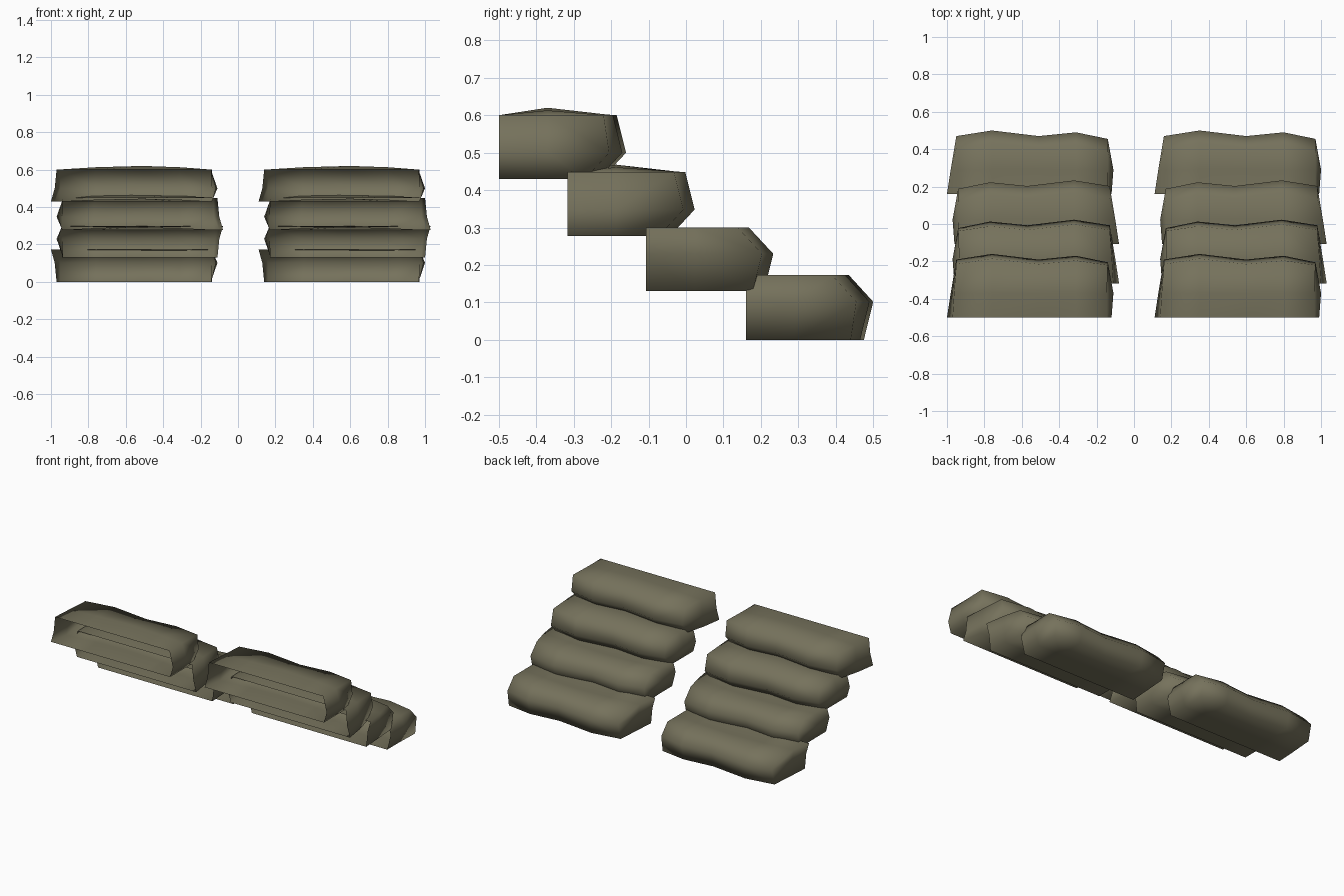
import bpy, bmesh

if "Cube" in bpy.data.objects:
    bpy.data.objects.remove(bpy.data.objects["Cube"])

mat = bpy.data.materials.new("olive grey")
mat.diffuse_color = (0.18, 0.168, 0.107, 1)
mat.use_nodes = True
mat.node_tree.nodes["Principled BSDF"].inputs["Base Color"].default_value = mat.diffuse_color

XS = [-0.41, -0.22, 0.03, 0.23, 0.40]          # columns across the slab
NOSE_Y = [0.31, 0.34, 0.31, 0.33, 0.295]       # wavy back edge, distance from open front
BUMP = [0, 0.013, 0.02, 0.013, 0]
H, NOSE_Z = 0.17, 0.07


def station(kind, bump):
    """Ring of 12 points: top row, right middle, bottom row, left middle."""
    top, bottom = [], []
    for i, x in enumerate(XS):
        b = BUMP[i] if kind == "mid" else 0
        if kind == "back":
            yt, yb, xt, xb = NOSE_Y[i] - 0.025, NOSE_Y[i] - 0.065, x, x
            if i == 4:
                yt += 0.01
        else:
            yt = yb = 0 if kind == "front" else 0.13
            xt = xb = x
            if i == 0:
                k = 1 if kind == "front" else 0.6
                xt, xb = x - 0.02 * k, x - 0.05 * k
            if i == 4:
                xt = x - 0.005
        top.append((xt, yt, H + b * bump))
        bottom.append((xb, yb, b * 0.75))
    if kind == "back":
        left, right = (XS[0], NOSE_Y[0], NOSE_Z), (XS[4], NOSE_Y[4], NOSE_Z)
    else:
        y = 0 if kind == "front" else 0.13
        left = (-0.44 if y == 0 else -0.43, y, NOSE_Z)
        right = (0.42 if y == 0 else 0.43, y, NOSE_Z)
    return top + [right] + bottom[::-1] + [left]


def slab(name, cx, y0, z0, mirror_x, flip_z, h):
    bm = bmesh.new()

    def vert(p):
        x, y, z = p
        z *= h / H
        return bm.verts.new((cx + (-x if mirror_x else x), y0 + y,
                             z0 + (h - z if flip_z else z)))
    rings = [[vert(p) for p in station(k, 0 if flip_z else 1)]
             for k in ("front", "mid", "back")]
    # shell, open at the front
    for a, b in zip(rings, rings[1:]):
        for i in range(12):
            j = (i + 1) % 12
            bm.faces.new((a[i], a[j], b[j], b[i]))
    # rounded wavy back
    r = rings[2]
    top, bot = r[:5], r[6:11][::-1]
    nose = [r[11]] + [vert((XS[i], NOSE_Y[i], NOSE_Z)) for i in (1, 2, 3)] + [r[5]]
    for i in range(4):
        bm.faces.new((top[i], top[i + 1], nose[i + 1], nose[i]))
        bm.faces.new((nose[i], nose[i + 1], bot[i + 1], bot[i]))
    # make normals point outward (top row faces away from the middle)
    bmesh.ops.recalc_face_normals(bm, faces=bm.faces)
    bm.normal_update()
    centre_y = sum(v.co.y for v in nose) / 5 - 0.15
    if sum(f.normal.y * (f.calc_center_median().y - centre_y) for f in bm.faces
           if nose[2] in f.verts) < 0:
        bmesh.ops.reverse_faces(bm, faces=bm.faces)
    for f in bm.faces:
        f.smooth = True
    me = bpy.data.meshes.new(name)
    bm.to_mesh(me)
    bm.free()
    me.materials.append(mat)
    bpy.context.collection.objects.link(bpy.data.objects.new(name, me))


# two stacks of four overlapping slabs stepping down to the back
STEPS = [(-0.50, 0.43, False, False, 0.17), (-0.317, 0.278, True, False, 0.17),
         (-0.107, 0.13, True, True, 0.17), (0.16, 0.0, False, True, 0.173)]
for side, cx in (("left", -0.54), ("right", 0.57)):
    for n, (y, z, mx, fz, h) in enumerate(STEPS):
        slab(f"{side}_slab_{n + 1}", cx, y, z, mx, fz, h)
